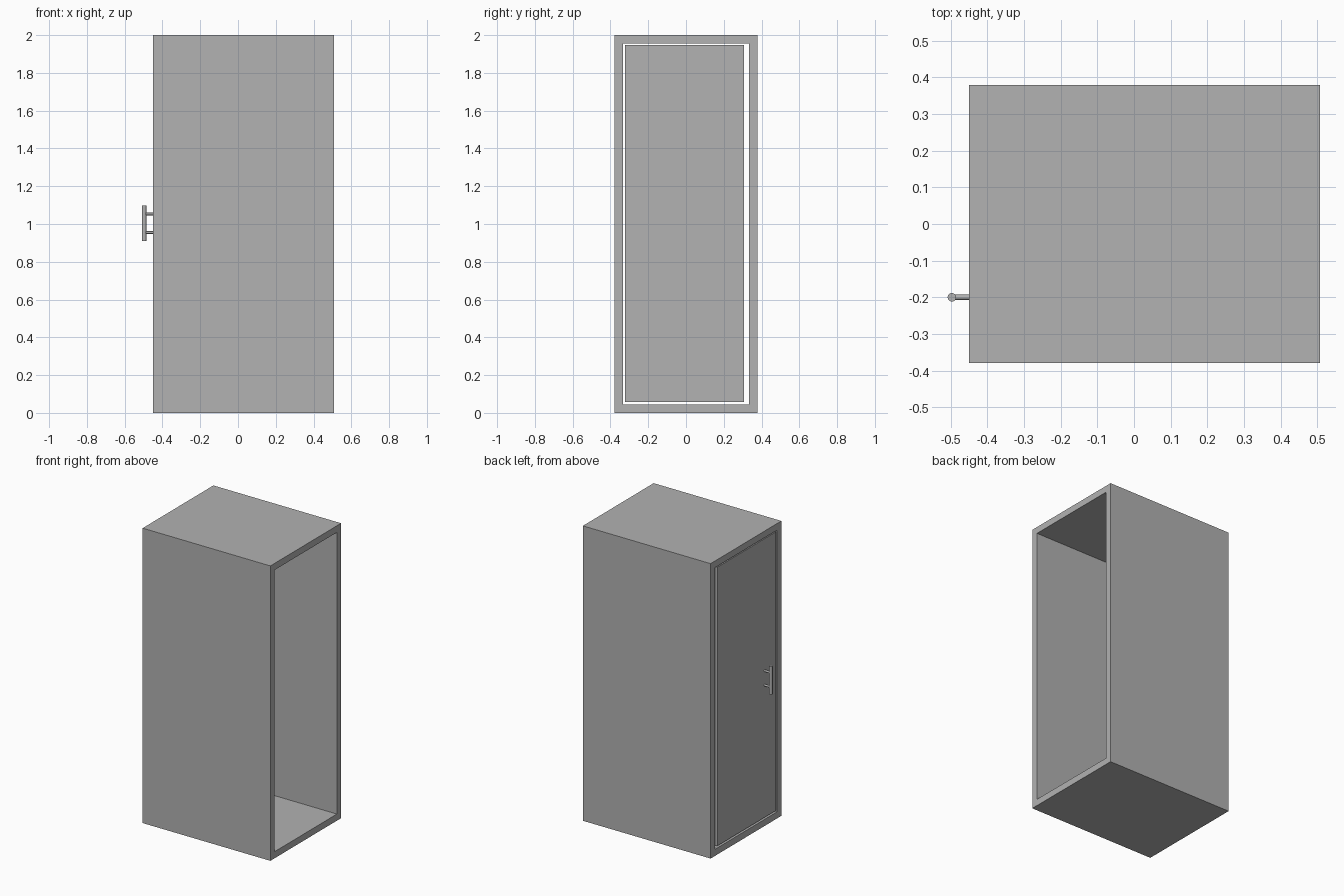
import bpy
import bmesh
from mathutils import Matrix

cube = bpy.data.objects.get("Cube")
if cube:
    bpy.data.objects.remove(cube, do_unlink=True)

# One plain grey for everything
grey = bpy.data.materials.new("plain grey")
grey.use_nodes = True
color = (0.445, 0.445, 0.445, 1)
grey.diffuse_color = color
grey.node_tree.nodes["Principled BSDF"].inputs["Base Color"].default_value = color

LEFT, RIGHT = -0.45, 0.508
HALF_DEPTH, HEIGHT, WALL = 0.379, 2.0, 0.045


def make(name, bm):
    bmesh.ops.recalc_face_normals(bm, faces=bm.faces)
    mesh = bpy.data.meshes.new(name)
    bm.to_mesh(mesh)
    bm.free()
    mesh.materials.append(grey)
    obj = bpy.data.objects.new(name, mesh)
    bpy.context.collection.objects.link(obj)
    return obj


def rectangle(bm, x, inset):
    y, low, high = HALF_DEPTH - inset, inset, HEIGHT - inset
    return [bm.verts.new((x, *p)) for p in ((-y, low), (y, low), (y, high), (-y, high))]


def rod(name, center, radius, length, axis):
    bm = bmesh.new()
    turn = Matrix.Rotation(1.5707963, 4, "Y") if axis == "X" else Matrix()
    bmesh.ops.create_cone(bm, cap_ends=True, segments=32, radius1=radius, radius2=radius,
                          depth=length, matrix=Matrix.Translation(center) @ turn)
    obj = make(name, bm)
    bpy.ops.object.select_all(action="DESELECT")
    obj.select_set(True)
    bpy.context.view_layer.objects.active = obj
    bpy.ops.object.shade_smooth_by_angle()
    return obj


# Cabinet shell: rectangular tube open at both ends
bm = bmesh.new()
loops = [rectangle(bm, LEFT, 0), rectangle(bm, RIGHT, 0),
         rectangle(bm, RIGHT, WALL), rectangle(bm, LEFT, WALL)]
for a, b in zip(loops, loops[1:] + loops[:1]):
    for i in range(4):
        j = (i + 1) % 4
        bm.faces.new((a[i], a[j], b[j], b[i]))
make("cabinet_shell", bm)

# Door: sits in the opening with a narrow gap around it
door_size = (0.04, 0.63, 1.89)
bm = bmesh.new()
bmesh.ops.create_cube(bm, size=1)
bmesh.ops.scale(bm, vec=door_size, verts=bm.verts)
bmesh.ops.translate(bm, vec=(LEFT + door_size[0] / 2, -0.008, 1.003), verts=bm.verts)
make("door", bm)

# Handle: upright bar on two standoffs
BAR_X, HANDLE_Y = -0.497, -0.2
rod("handle_bar", (BAR_X, HANDLE_Y, 1.004), 0.0115, 0.19, "Z")
for name, z in (("lower_handle_standoff", 0.955), ("upper_handle_standoff", 1.053)):
    rod(name, ((BAR_X + LEFT) / 2, HANDLE_Y, z), 0.007, LEFT - BAR_X, "X")
